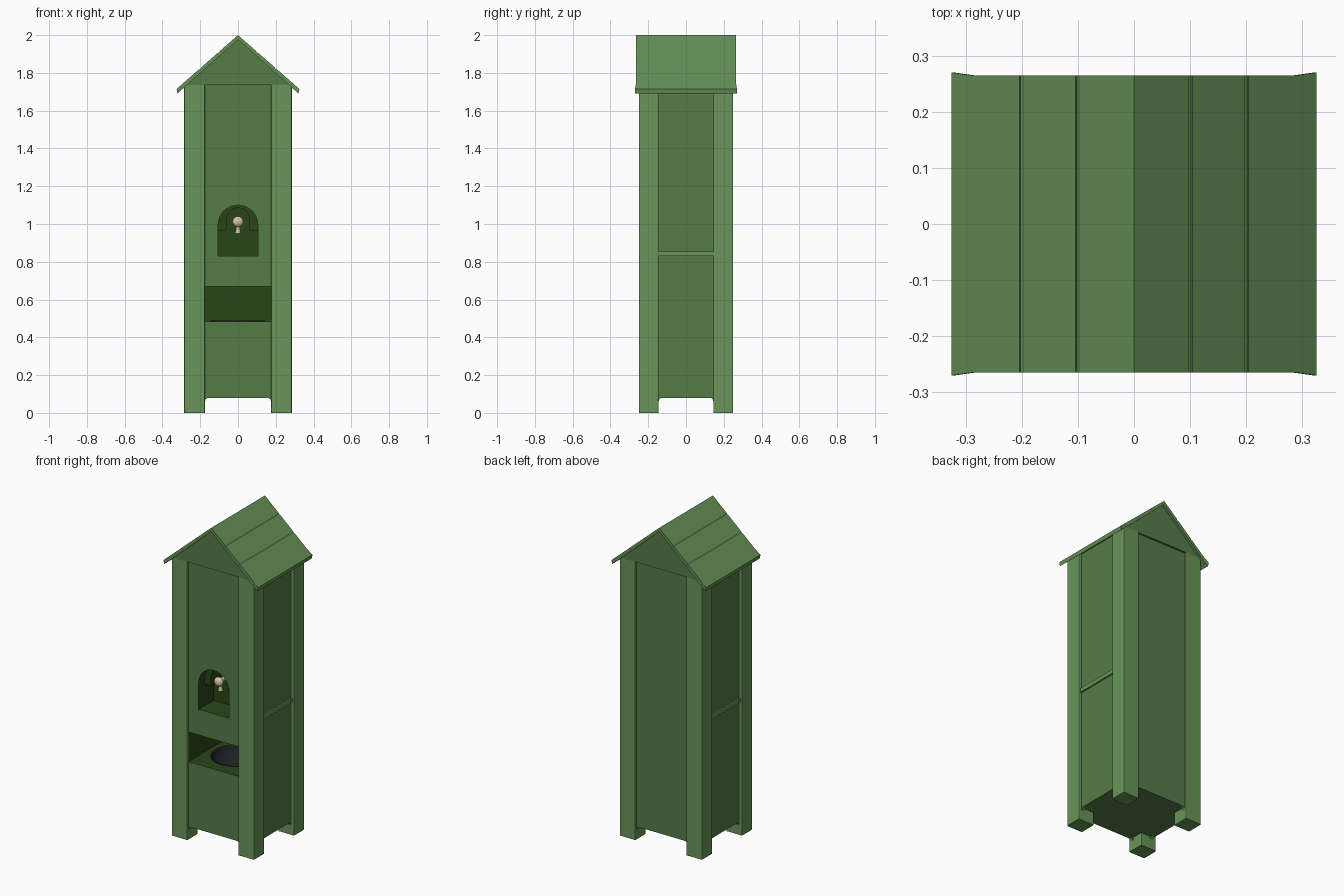
import bpy, bmesh, math
from mathutils import Matrix, Vector

if "Cube" in bpy.data.objects:
    bpy.data.objects.remove(bpy.data.objects["Cube"])


def mat(name, rgb):
    m = bpy.data.materials.new(name)
    m.diffuse_color = (*rgb, 1)
    m.use_nodes = True
    m.node_tree.nodes["Principled BSDF"].inputs["Base Color"].default_value = m.diffuse_color
    return m


FRAME = mat("frame_green", (0.14, 0.30, 0.10))
PANEL = mat("panel_green", (0.095, 0.20, 0.065))
ROOF = mat("roof_green", (0.13, 0.28, 0.095))
DARK = mat("inner_green", (0.023, 0.06, 0.008))
CREAM = mat("cream_metal", (0.66, 0.58, 0.36))
BLACK = mat("black_enamel", (0.015, 0.015, 0.018))


def finish(name, bm, material):
    bmesh.ops.recalc_face_normals(bm, faces=bm.faces)
    me = bpy.data.meshes.new(name)
    bm.to_mesh(me)
    bm.free()
    if material:
        me.materials.append(material)
    ob = bpy.data.objects.new(name, me)
    bpy.context.collection.objects.link(ob)
    return ob


def box(name, lo, hi, material, bevel=0):
    bm = bmesh.new()
    lo, hi = Vector(lo), Vector(hi)
    bmesh.ops.create_cube(bm, size=1, matrix=Matrix.Translation((lo + hi) / 2)
                          @ Matrix.Diagonal((*(hi - lo), 1)))
    if bevel:
        edges = [e for e in bm.edges
                 if abs(e.verts[0].co.z - e.verts[1].co.z) > 0.01]
        bmesh.ops.bevel(bm, geom=edges, offset=bevel, segments=2,
                        affect='EDGES', profile=0.5)
    return finish(name, bm, material)


def prism(name, pts, a, b, material, along='y'):
    """Extrude a (u, z) outline between a and b along y or x."""
    bm = bmesh.new()
    place = (lambda u, z, t: (u, t, z)) if along == 'y' else (lambda u, z, t: (t, u, z))
    lo = [bm.verts.new(place(u, z, a)) for u, z in pts]
    hi = [bm.verts.new(place(u, z, b)) for u, z in pts]
    n = len(pts)
    bm.faces.new(lo)
    bm.faces.new(hi)
    for i in range(n):
        j = (i + 1) % n
        bm.faces.new((lo[i], lo[j], hi[j], hi[i]))
    return finish(name, bm, material)


def lathe(name, profile, matrix, material, steps=32):
    """Spin an (r, z) profile round z, then place it."""
    bm = bmesh.new()
    vs = [bm.verts.new((r, 0, z)) for r, z in profile]
    es = [bm.edges.new(p) for p in zip(vs, vs[1:])]
    bmesh.ops.spin(bm, geom=vs + es, axis=(0, 0, 1), cent=(0, 0, 0),
                   angle=math.tau, steps=steps)
    bmesh.ops.remove_doubles(bm, verts=bm.verts, dist=1e-5)
    bmesh.ops.transform(bm, matrix=matrix, verts=bm.verts)
    ob = finish(name, bm, material)
    bpy.ops.object.select_all(action='DESELECT')
    bpy.context.view_layer.objects.active = ob
    ob.select_set(True)
    bpy.ops.object.shade_smooth_by_angle()
    return ob


def arch(half, bottom, top):
    c = top - half
    arc = [(half * math.cos(math.pi * i / 16), c + half * math.sin(math.pi * i / 16))
           for i in range(17)]
    return [(-half, bottom), (half, bottom)] + arc


# Cabinet body with the tap niche and the basin opening cut out
body = box("cabinet_body", (-0.265, -0.238, 0.08), (0.265, 0.238, 1.74), PANEL)
cutters = [
    prism("cut_niche", arch(0.105, 0.83, 1.10), -0.3, -0.18, None),
    box("cut_niche_lower", (-0.105, -0.3, 0.83), (0.105, -0.09, 0.965), None),
    prism("cut_niche_inner", arch(0.06, 0.95, 1.085), -0.3, -0.09, None),
    box("cut_basin", (-0.174, -0.3, 0.485), (0.174, 0.19, 0.67), None),
    lathe("cut_bowl", [(0, 0.38), (0.139, 0.38), (0.139, 0.52), (0, 0.52)],
          Matrix.Translation((0, -0.02, 0)), None),
]
for c in cutters:
    c.hide_render = True
    m = body.modifiers.new(c.name, 'BOOLEAN')
    m.operation, m.solver, m.object = 'DIFFERENCE', 'EXACT', c
dg = bpy.context.evaluated_depsgraph_get()
cut = bpy.data.meshes.new_from_object(body.evaluated_get(dg))
body.modifiers.clear()
body.data = cut
for c in cutters:
    bpy.data.objects.remove(c)
cut.materials.clear()
cut.materials.append(PANEL)
cut.materials.append(DARK)
for p in cut.polygons:
    x, y, z = p.center
    inside = abs(x) < 0.2 and abs(y) < 0.2375 and 0.1 < z < 1.7
    p.material_index = 1 if inside else 0
    p.use_smooth = False

# Corner posts, and curved gussets where the panels meet the feet
gusset = [(0, 0.085), (0.022, 0.085), (0.022, 0.08), (0.012, 0.0785),
          (0.004, 0.072), (0, 0.06)]
for sx in (-1, 1):
    for sy in (-1, 1):
        tag = ("left" if sx < 0 else "right") + ("_front" if sy < 0 else "_back")
        xs, ys = sorted((sx * 0.175, sx * 0.285)), sorted((sy * 0.145, sy * 0.25))
        box("post_" + tag, (xs[0], ys[0], 0), (xs[1], ys[1], 1.735), FRAME, 0.006)
        prism("gusset_face_" + tag, [(sx * (0.175 - u), z) for u, z in gusset],
              sy * 0.215, sy * 0.2375, PANEL)
        prism("gusset_side_" + tag, [(sy * (0.145 - u), z) for u, z in gusset],
              sx * 0.24, sx * 0.2645, PANEL, 'x')
    # Middle rail of the side panels
    xs = sorted((sx * 0.25, sx * 0.275))
    box("side_rail_" + ("left" if sx < 0 else "right"),
        (xs[0], -0.146, 0.83), (xs[1], 0.146, 0.855), FRAME)

# Gable block under the roof
prism("gable", [(-0.275, 1.735), (0.275, 1.735), (0, 1.976)], -0.25, 0.25, PANEL)

# Roof: grooved boards on both slopes, flaring slightly at the eaves
SLOPE = 0.877
bm = bmesh.new()
half = [(0, 0)]
for g in (0.1, 0.2):
    half += [(g - 0.004, 0), (g - 0.002, 0.006), (g + 0.002, 0.006), (g + 0.004, 0)]
half += [(0.29, 0), (0.325, 0)]
stations = [(-x, d) for x, d in half[:0:-1]] + half
rows = []
for x, dip in stations:
    z = 2.0 - SLOPE * abs(x)
    w = 0.27 if abs(x) > 0.3 else 0.265
    rows.append([bm.verts.new((x, -w, z - dip)), bm.verts.new((x, w, z - dip)),
                 bm.verts.new((x * 0.985, w, z - 0.024)),
                 bm.verts.new((x * 0.985, -w, z - 0.024))])
for a, b in zip(rows, rows[1:]):
    for i in range(4):
        j = (i + 1) % 4
        bm.faces.new((a[i], a[j], b[j], b[i]))
bm.faces.new(rows[0])
bm.faces.new(rows[-1])
finish("roof", bm, ROOF)

# Sunken wash bowl
bowl = [(0.14 * math.sin(t), 0.487 - 0.085 * math.cos(t))
        for t in [math.pi / 2 * i / 10 for i in range(11)]]
lathe("wash_bowl", bowl + [(0.145, 0.488), (0.145, 0.484)],
      Matrix.Translation((0, -0.02, 0)), BLACK, 40)

# Tap: flange and pipe out of the niche wall, round knob, small spout
to_front = Matrix.Translation((0, -0.088, 1.012)) @ Matrix.Rotation(math.pi / 2, 4, 'X')
lathe("tap_pipe", [(0, 0), (0.026, 0), (0.026, 0.012), (0.013, 0.016),
                   (0.013, 0.09), (0, 0.09)], to_front, CREAM, 20)
knob = [(0.029 * math.sin(math.pi * i / 10), 0.102 - 0.02 * math.cos(math.pi * i / 10))
        for i in range(11)]
lathe("tap_knob", knob, to_front, CREAM, 20)
lathe("tap_spout", [(0, 0.95), (0.016, 0.95), (0.011, 0.975), (0.011, 1.01), (0, 1.01)],
      Matrix.Translation((0, -0.172, 0)), CREAM, 16)
